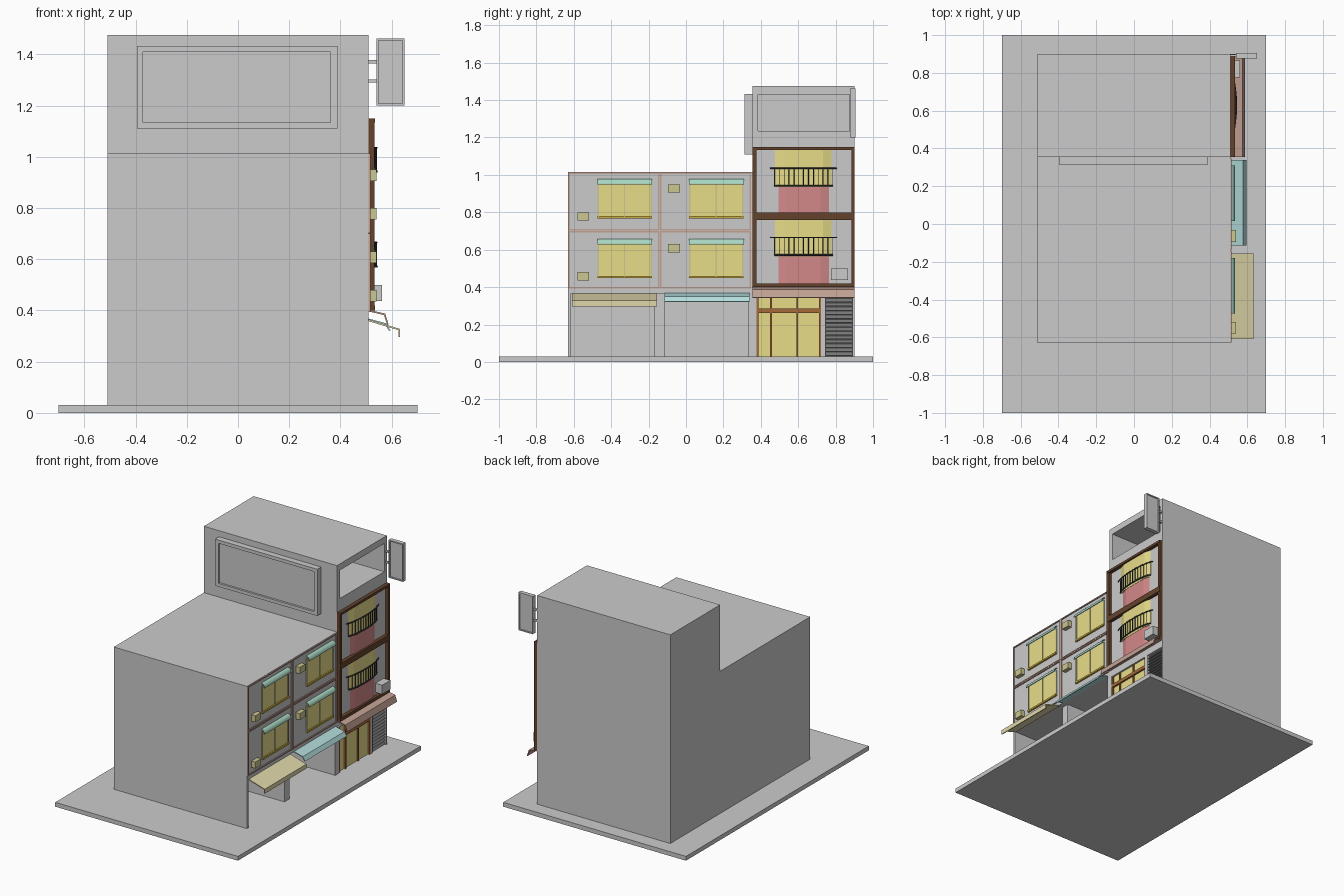
import bpy, bmesh, math

if "Cube" in bpy.data.objects:
    bpy.data.objects.remove(bpy.data.objects["Cube"])


def mat(name, r, g, b):
    m = bpy.data.materials.new(name)
    m.diffuse_color = (r, g, b, 1)
    m.use_nodes = True
    m.node_tree.nodes["Principled BSDF"].inputs["Base Color"].default_value = m.diffuse_color
    return m


YELLOW = mat("pale_yellow", .80, .72, .25)
GOLD = mat("gold", .60, .42, .05)
OLIVE = mat("olive", .60, .57, .28)
PINK = mat("pink", .65, .25, .25)
BROWN = mat("brown", .13, .055, .025)
ORANGE = mat("orange_brown", .38, .14, .04)
TAN = mat("tan", .55, .36, .30)
GREEN = mat("mint", .40, .68, .55)
BLUE = mat("light_blue", .45, .72, .72)
CREAM = mat("cream", .75, .68, .40)
DARK = mat("dark_metal", .05, .05, .05)
SLATE = mat("shutter_grey", .18, .18, .18)


def finish(name, bm, m):
    bmesh.ops.recalc_face_normals(bm, faces=bm.faces)
    me = bpy.data.meshes.new(name)
    bm.to_mesh(me)
    bm.free()
    ob = bpy.data.objects.new(name, me)
    bpy.context.collection.objects.link(ob)
    if m:
        me.materials.append(m)
    return ob


def extrude(name, pts, vec, m=None):
    bm = bmesh.new()
    f = bm.faces.new([bm.verts.new(p) for p in pts])
    r = bmesh.ops.extrude_face_region(bm, geom=[f])
    bmesh.ops.translate(bm, vec=vec, verts=[v for v in r["geom"] if isinstance(v, bmesh.types.BMVert)])
    return finish(name, bm, m)


def box(name, x0, x1, y0, y1, z0, z1, m=None):
    return extrude(name, [(x0, y0, z0), (x1, y0, z0), (x1, y1, z0), (x0, y1, z0)], (0, 0, z1 - z0), m)


def profile_y(name, xz, y0, y1, m=None):
    return extrude(name, [(x, y0, z) for x, z in xz], (0, y1 - y0, 0), m)


def frame_x(name, x0, x1, y0, y1, z0, z1, w, m=None):
    # rectangular frame lying in the street facade
    box(name + "_bottom", x0, x1, y0, y1, z0, z0 + w, m)
    box(name + "_top", x0, x1, y0, y1, z1 - w, z1, m)
    box(name + "_left", x0, x1, y0, y0 + w, z0 + w, z1 - w, m)
    box(name + "_right", x0, x1, y1 - w, y1, z0 + w, z1 - w, m)


def rail(name, pts, r):
    c = bpy.data.curves.new(name, 'CURVE')
    c.dimensions = '3D'
    c.bevel_depth, c.bevel_resolution, c.use_fill_caps = r, 1, True
    s = c.splines.new('POLY')
    s.points.add(len(pts) - 1)
    for p, q in zip(s.points, pts):
        p.co = (*q, 1)
    c.materials.append(DARK)
    bpy.context.collection.objects.link(bpy.data.objects.new(name, c))


F = .51   # street facade plane

box("ground_plate", -.7, .7, -1, 1, 0, .03)

# low building: open shops below, solid block above
box("low_block", -F, F, -.63, .355, .365, 1.015)
box("shop_back_wall", -F, -.49, -.63, .355, .03, .365)
box("shop_end_wall", -.49, F, -.63, -.615, .03, .365)
box("shop_partition", -.49, .475, -.17, -.115, .03, .365)
box("shop_party_wall", -.49, F, .335, .355, .03, .365)

# low building windows, shades and air units
for y0, ac_y, ac_z in ((-.63, -.58, .755), (-.14, -.095, .905)):
    for i, dz in enumerate((0, -.32)):
        frame_x("panel_trim", F, .517, y0 + .002, y0 + .488, .703 + dz + .01 * i, 1.013 + dz * .975, .008, TAN)
        w0, w1 = y0 + .157, y0 + .447
        box("window_glass", F, .513, w0, w1, .775 + dz, .96 + dz, YELLOW)
        for y in (w0, (w0 + w1) / 2 - .004, w1 - .007):
            box("window_mullion", F, .517, y, y + .007, .78 + dz, .96 + dz, OLIVE)
        box("window_sill", F, .522, w0, w1, .768 + dz, .78 + dz, GOLD)
        arc = [(F + .025 * math.sin(a), .948 + dz + .03 * math.cos(a))
               for a in [math.radians(15 * k) for k in range(7)]]
        inner = [(F + .021 * math.sin(a), .948 + dz + .026 * math.cos(a))
                 for a in [math.radians(15 * k) for k in range(6, -1, -1)]]
        profile_y("window_shade", arc + inner, w0, w1 + .002, GREEN)
        z = ac_z + dz
        box("air_unit", F, .54, ac_y, ac_y + .062, z, z + .045, OLIVE)

# shop awnings
profile_y("yellow_awning", [(F, .365), (.632, .328), (.632, .297), (.626, .297), (.626, .323), (F, .358)], -.61, -.155, CREAM)
profile_y("blue_awning", [(F, .368), (.578, .35), (.595, .322), (.590, .320), (.575, .344), (F, .361)], -.115, .34, BLUE)
profile_y("pink_awning", [(F, .402), (.575, .388), (.588, .345), (.583, .343), (.57, .382), (F, .396)], .355, .9, TAN)

# tall building
box("tall_block", -F, F, .355, .9, .345, 1.15)
box("tall_ground_block", -F, .485, .355, .9, .03, .345)
for y0, y1 in ((.355, .378), (.722, .745), (.89, .9)):
    box("ground_pier", .485, F, y0, y1, .03, .345)
box("shopfront_glass", .485, .497, .378, .722, .03, .345, YELLOW)
for y in (.378, .45, .59, .712):
    box("shopfront_mullion", .497, .508, y, y + .01, .03, .345, ORANGE)
box("shopfront_transom", .497, .51, .378, .722, .262, .285, ORANGE)
box("shutter", .485, .492, .745, .89, .03, .345, SLATE)
for k in range(14):
    z = .034 + k * .022
    profile_y("shutter_slat", [(.492, z + .018), (.505, z), (.492, z)], .745, .89, SLATE)

# brown facade frame
for z0, z1 in ((.40, .42), (.76, .80), (1.133, 1.15)):
    box("frame_beam", F, .535, .355, .9, z0, z1, BROWN)
for y0, y1 in ((.355, .378), (.884, .9)):
    for z0, z1 in ((.42, .76), (.80, 1.133)):
        box("frame_post", F, .533, y0, y1, z0, z1, BROWN)


def bay(name, y0, y1, d, z0, z1, m):
    extrude(name, [(F, y0, z0), (F + d, y0 + .045, z0), (F + d, y1 - .045, z0), (F, y1, z0)], (0, 0, z1 - z0), m)


def bow(y0, y1, d, z, n=13):
    out = []
    for k in range(n):
        t = k / (n - 1)
        out.append((F + .004 + d * math.sin(math.pi * t) ** .6, y0 + (y1 - y0) * t, z))
    return out


# bays with bowed balcony railings
for dz, top in ((0, 1.133), (-.37, .76)):
    bay("bay_window", .475, .778, .014, .935 + dz, top, YELLOW)
    bay("bay_base", .495, .765, .012, .80 + dz * 1.03, .935 + dz, PINK)
    rail("top_rail", bow(.45, .805, .027, 1.035 + dz), .004)
    rail("bottom_rail", bow(.473, .785, .027, .942 + dz), .005)
    lo, hi = bow(.473, .785, .027, .94 + dz), bow(.473, .785, .027, 1.035 + dz)
    for a, b in zip(lo, hi):
        rail("baluster", [a, b], .0025)
box("large_air_unit", F, .562, .775, .865, .437, .5)

# open roof room
box("roof_room_floor", -F, F, .355, .9, 1.15, 1.235)
box("roof_room_roof", -F, F, .355, .9, 1.43, 1.475)
box("roof_room_back", -F, -.485, .355, .9, 1.235, 1.43)
box("roof_room_left_wall", -.485, F, .355, .385, 1.235, 1.43)
box("roof_room_right_wall", -.485, F, .873, .9, 1.235, 1.43)

# billboard on the front wall
box("billboard_panel", -.37, .365, .327, .355, 1.13, 1.41)
for x0, x1, z0, z1 in ((-.395, .388, 1.11, 1.133), (-.395, .388, 1.41, 1.433),
                       (-.395, -.37, 1.133, 1.41), (.362, .388, 1.133, 1.41)):
    box("billboard_frame", x0, x1, .313, .355, z0, z1)

# hanging side sign
box("side_sign_panel", .546, .642, .884, .9, 1.208, 1.454)
for x0, x1, z0, z1 in ((.54, .65, 1.2, 1.208), (.54, .65, 1.454, 1.462),
                       (.54, .548, 1.208, 1.454), (.642, .65, 1.208, 1.454)):
    box("side_sign_frame", x0, x1, .877, .906, z0, z1)
for z in (1.29, 1.365):
    box("side_sign_bracket", F, .54, .886, .898, z, z + .012)
